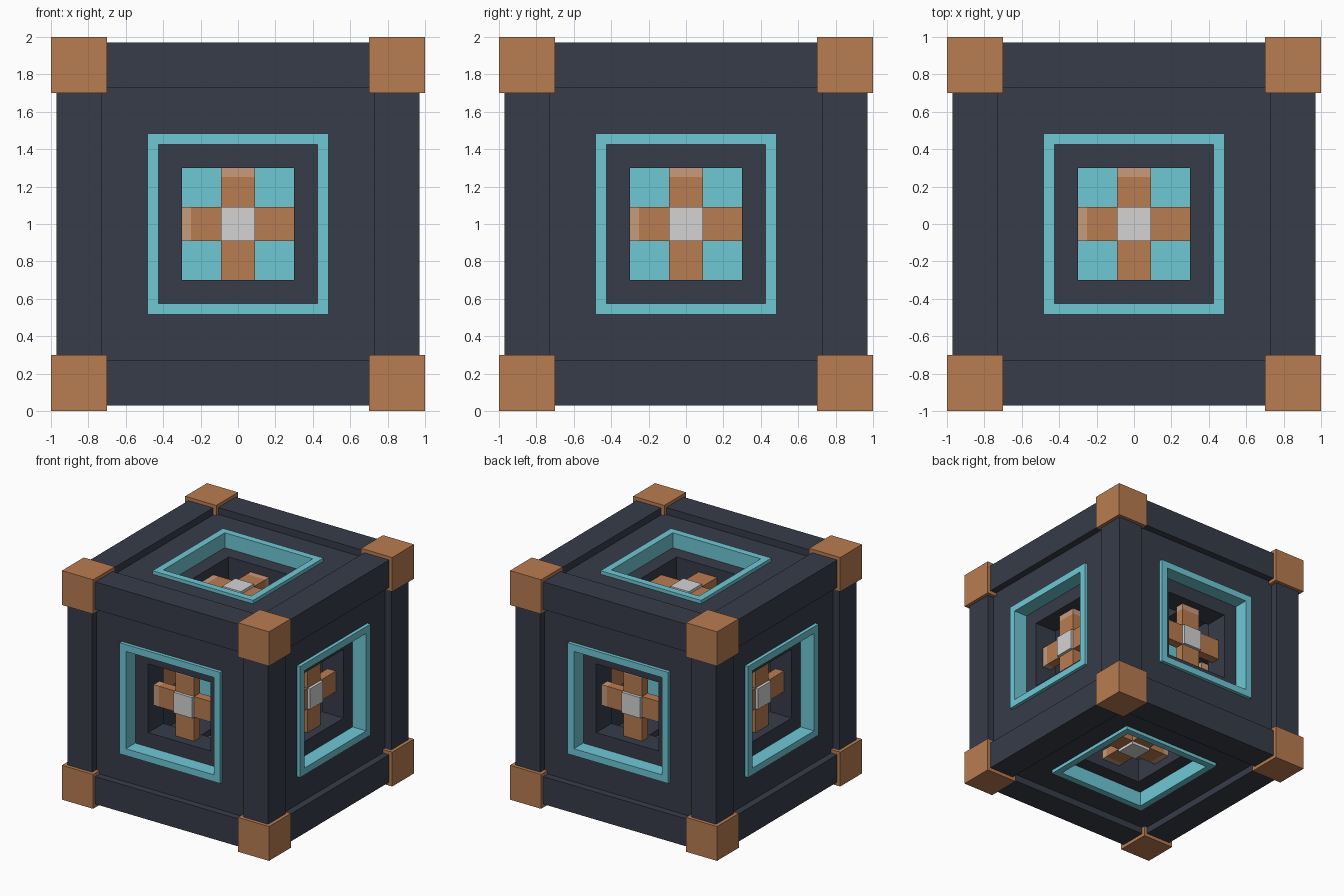
import bpy, bmesh, math
from mathutils import Matrix, Vector

if "Cube" in bpy.data.objects:
    bpy.data.objects.remove(bpy.data.objects["Cube"])

CENTRE = Matrix.Translation((0, 0, 1))


def material(name, rgb):
    def lin(c):
        c /= 255
        return c / 12.92 if c <= 0.04045 else ((c + 0.055) / 1.055) ** 2.4
    m = bpy.data.materials.new(name)
    m.diffuse_color = (*[lin(c) for c in rgb], 1)
    m.use_nodes = True
    m.node_tree.nodes["Principled BSDF"].inputs["Base Color"].default_value = m.diffuse_color
    return m


DARK = material("dark_slate", (55, 60, 73))
COPPER = material("copper_brown", (185, 124, 81))
TEAL = material("teal", (110, 200, 213))
LIGHT = material("light_grey", (211, 211, 211))
TAN = material("pale_tan", (201, 155, 126))


def finish(name, bm, mat, matrix):
    bm.transform(CENTRE @ matrix)
    bmesh.ops.recalc_face_normals(bm, faces=bm.faces)
    me = bpy.data.meshes.new(name)
    bm.to_mesh(me)
    bm.free()
    me.materials.append(mat)
    ob = bpy.data.objects.new(name, me)
    bpy.context.collection.objects.link(ob)


def box(name, lo, hi, mat, matrix=Matrix()):
    lo, hi = Vector(lo), Vector(hi)
    bm = bmesh.new()
    bmesh.ops.create_cube(bm, size=1)
    for v in bm.verts:
        v.co = Vector((lo + hi) / 2) + v.co * (hi - lo)
    finish(name, bm, mat, matrix)


def square_frame(name, outer, inner, front, back, mat, matrix):
    """Square picture frame facing -y, from depth front to depth back."""
    bm = bmesh.new()
    signs = [(-1, -1), (1, -1), (1, 1), (-1, 1)]
    # loops: outer front, inner front, inner back, outer back
    loops = [[bm.verts.new((sx * r, -d, sz * r)) for sx, sz in signs]
             for r, d in ((outer, front), (inner, front), (inner, back), (outer, back))]
    for a in range(4):
        p, q = loops[a], loops[(a + 1) % 4]
        for i in range(4):
            j = (i + 1) % 4
            bm.faces.new((p[i], p[j], q[j], q[i]))
    finish(name, bm, mat, matrix)


# Corner blocks
for sx in (-1, 1):
    for sy in (-1, 1):
        for sz in (-1, 1):
            c = Vector((sx, sy, sz)) * 0.85
            h = Vector((0.15, 0.15, 0.15))
            box("corner_block", c - h, c + h, COPPER)

# Edge beams, four along each axis
for axis in range(3):
    for s in (-1, 1):
        for t in (-1, 1):
            c, h = Vector((0, 0, 0)), Vector((0.12, 0.12, 0.12))
            c[(axis + 1) % 3], c[(axis + 2) % 3] = s * 0.85, t * 0.85
            h[axis] = 0.71
            box("edge_beam", c - h, c + h, DARK)

# Central core
box("core", (-0.32,) * 3, (0.32,) * 3, TEAL)

# Six identical sides, turned from the front one
turns = {n: Matrix.Rotation(math.radians(a), 4, ax) for n, a, ax in (
    ("front", 0, 'Z'), ("right", 90, 'Z'), ("back", 180, 'Z'),
    ("left", 270, 'Z'), ("top", -90, 'X'), ("bottom", 90, 'X'))}
for side, m in turns.items():
    square_frame(side + "_panel", 0.74, 0.45, 0.91, 0.79, DARK, m)
    square_frame(side + "_trim_ring", 0.485, 0.425, 0.94, 0.80, TEAL, m)
    square_frame(side + "_inner_panel", 0.78, 0.30, 0.81, 0.60, DARK, m)
    # Cross brace: four arms, pale tips on the top and left arms
    F, B = -0.735, -0.655
    box(side + "_arm_right", (0.08, F, -0.09), (0.302, B, 0.09), COPPER, m)
    box(side + "_arm_left", (-0.25, F, -0.09), (-0.08, B, 0.09), COPPER, m)
    box(side + "_arm_bottom", (-0.09, F, -0.302), (0.09, B, -0.08), COPPER, m)
    box(side + "_arm_top", (-0.09, F, 0.08), (0.09, B, 0.25), COPPER, m)
    box(side + "_tip_left", (-0.302, F, -0.09), (-0.25, B, 0.09), TAN, m)
    box(side + "_tip_top", (-0.09, F, 0.25), (0.09, B, 0.302), TAN, m)
    box(side + "_hub", (-0.09, -0.76, -0.09), (0.09, B, 0.09), LIGHT, m)
